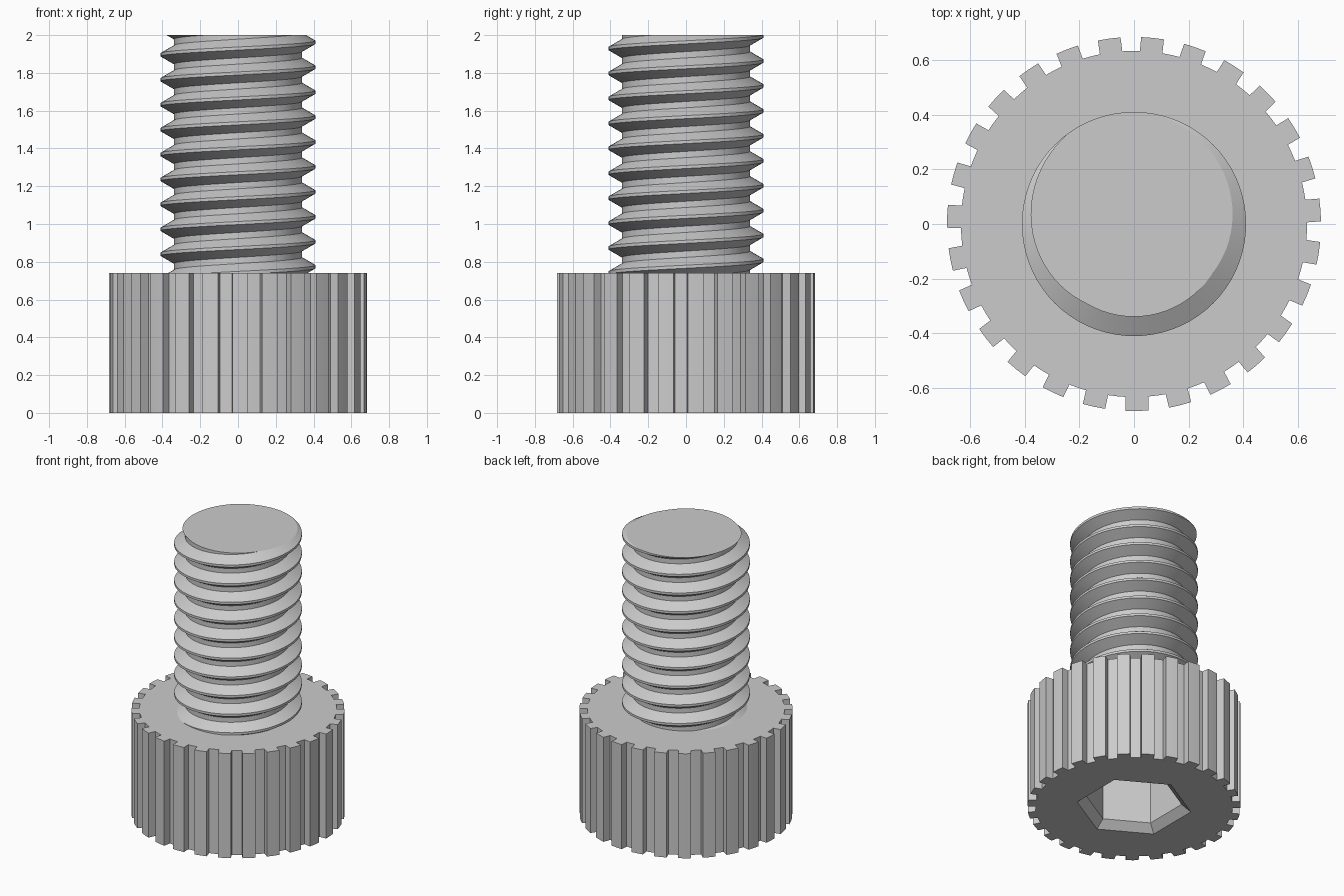
import bpy, bmesh, math

if "Cube" in bpy.data.objects:
    bpy.data.objects.remove(bpy.data.objects["Cube"], do_unlink=True)

# One plain steel colour
steel = bpy.data.materials.new("steel_grey")
steel.use_nodes = True
GREY = (0.6, 0.6, 0.6, 1)
steel.diffuse_color = GREY
steel.node_tree.nodes["Principled BSDF"].inputs["Base Color"].default_value = GREY


def finish(bm, name):
    """Turn a bmesh into an object, smooth except at sharp edges."""
    bmesh.ops.recalc_face_normals(bm, faces=bm.faces[:])
    mesh = bpy.data.meshes.new(name)
    bm.to_mesh(mesh)
    bm.free()
    mesh.materials.append(steel)
    mesh.shade_smooth()
    mesh.set_sharp_from_angle(angle=math.radians(25))
    obj = bpy.data.objects.new(name, mesh)
    bpy.context.collection.objects.link(obj)
    return obj


def ring(bm, polar, z):
    """Closed ring of vertices from (radius, degrees) pairs."""
    return [bm.verts.new((r * math.cos(math.radians(a)), r * math.sin(math.radians(a)), z))
            for r, a in polar]


def bridge(bm, a, b):
    for i in range(len(a)):
        j = (i + 1) % len(a)
        bm.faces.new((a[i], a[j], b[j], b[i]))


def ring_edges(bm, loop):
    return [bm.edges.get((loop[i - 1], loop[i])) for i in range(len(loop))]


# Knurled head with a chamfered hexagon socket in its underside
HEAD_TOP, TEETH, PHASE = 0.74, 27, 4.3
TIP, ROOT = 0.684, 0.633
step = 360 / TEETH
half_tip, half_root = 3.5, 3.75
outline = []
for t in range(TEETH):
    mid = PHASE + t * step
    outline += [(TIP, mid + k * half_tip) for k in (-1, 0, 1)]
    outline += [(ROOT, mid + half_root), (ROOT, mid + step / 2), (ROOT, mid + step - half_root)]

bm = bmesh.new()
top = ring(bm, outline, HEAD_TOP)
bottom = ring(bm, outline, 0)
bridge(bm, bottom, top)
bm.faces.new(top)


def hexagon(r):
    return [(r, 30 + 60 * k) for k in range(6)]


socket = [ring(bm, hexagon(r), z) for r, z in ((0.37, 0), (0.31, 0.05), (0.31, 0.42))]
for lower, upper in zip(socket, socket[1:]):
    bridge(bm, lower, upper)
bm.faces.new(socket[-1])
bmesh.ops.triangle_fill(bm, use_beauty=True,
                        edges=ring_edges(bm, bottom) + ring_edges(bm, socket[0]))
finish(bm, "knurled_head")

# Threaded shank: a 60 degree thread swept as a right-hand helix, trimmed flat
PITCH, MAJOR, MINOR = 0.132, 0.41, 0.339
CREST_Z, TURNS, SEGS = 1.962, 13, 72
profile = [(-PITCH / 16, MAJOR), (PITCH / 16, MAJOR),
           (PITCH * 3 / 8, MINOR), (PITCH * 5 / 8, MINOR)]
bm = bmesh.new()
columns = []
for s in range(SEGS):
    angle = math.tau * s / SEGS
    columns.append([
        bm.verts.new((r * math.cos(angle), r * math.sin(angle),
                      CREST_Z + PITCH * (n + 2 - TURNS + s / SEGS) + dz))
        for n in range(TURNS) for dz, r in profile])
for s in range(SEGS):
    a = columns[s]
    # the last column meets the first one a full pitch higher
    b = columns[s + 1] if s + 1 < SEGS else columns[0][len(profile):]
    for i in range(min(len(a), len(b)) - 1):
        bm.faces.new((a[i], b[i], b[i + 1], a[i + 1]))
for z, up in ((2.0, 1), (HEAD_TOP - 0.04, -1)):
    cut = bmesh.ops.bisect_plane(bm, geom=bm.verts[:] + bm.edges[:] + bm.faces[:],
                                 plane_co=(0, 0, z), plane_no=(0, 0, up), clear_outer=True)
    edges = [e for e in cut["geom_cut"] if isinstance(e, bmesh.types.BMEdge)]
    bmesh.ops.edgeloop_fill(bm, edges=edges)
finish(bm, "threaded_shank")
